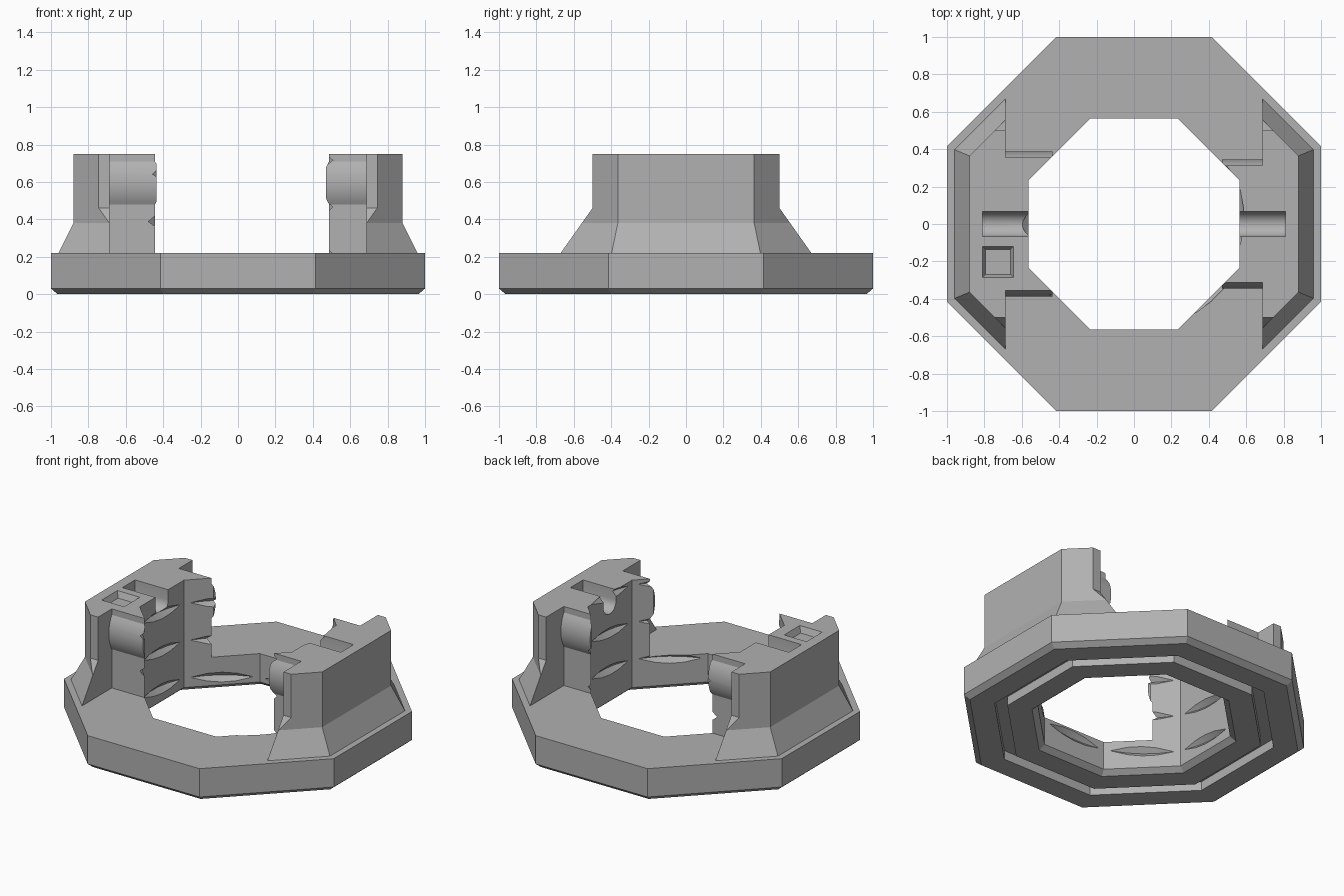
import bpy, bmesh, math
from mathutils import Vector

if "Cube" in bpy.data.objects:
    bpy.data.objects.remove(bpy.data.objects["Cube"], do_unlink=True)

grey = bpy.data.materials.new("matte_grey")
grey.use_nodes = True
COLOUR = (0.44, 0.44, 0.44, 1)
grey.diffuse_color = COLOUR
grey.node_tree.nodes["Principled BSDF"].inputs["Base Color"].default_value = COLOUR

HOLE, TOP, DECK = 0.565, 0.75, 0.22


def loft(rings, closed=False):
    """Skin a series of equal-sized point loops, capping the ends unless closed."""
    bm = bmesh.new()
    loops = [[bm.verts.new(p) for p in ring] for ring in rings]
    n = len(loops[0])
    pairs = list(zip(loops, loops[1:]))
    if closed:
        pairs.append((loops[-1], loops[0]))
    else:
        bm.faces.new(loops[0])
        bm.faces.new(loops[-1])
    for a, b in pairs:
        for i in range(n):
            j = (i + 1) % n
            bm.faces.new((a[i], a[j], b[j], b[i]))
    bmesh.ops.recalc_face_normals(bm, faces=bm.faces)
    return bm


def make(name, bm):
    bmesh.ops.recalc_face_normals(bm, faces=bm.faces)
    mesh = bpy.data.meshes.new(name)
    bm.to_mesh(mesh)
    bm.free()
    mesh.materials.append(grey)
    ob = bpy.data.objects.new(name, mesh)
    bpy.context.collection.objects.link(ob)
    return ob


def boolean(ob, other, operation="DIFFERENCE"):
    mod = ob.modifiers.new("shape", "BOOLEAN")
    mod.operation, mod.object, mod.solver = operation, other, "EXACT"
    bpy.context.view_layer.objects.active = ob
    bpy.ops.object.modifier_apply(modifier=mod.name)


def octagon(apothem, z):
    r = apothem / math.cos(math.pi / 8)
    angles = [math.pi / 8 + k * math.pi / 4 for k in range(8)]
    return [(r * math.cos(a), r * math.sin(a), z) for a in angles]


def extrude_x(profile, x0, x1):
    return loft([[(x, y, z) for y, z in profile] for x in (x0, x1)])


def square(cx, cy, half, z):
    return [(cx + sx * half, cy + sy * half, z)
            for sx, sy in ((-1, -1), (1, -1), (1, 1), (-1, 1))]


# Cutters: helical thread and octagonal bore
def thread_ring(deg):
    a = math.radians(deg)
    z = 0.238 + 0.25 * deg / 360
    return [(r * math.cos(a), r * math.sin(a), z + dz)
            for r, dz in ((0.5, -0.1), (0.597, 0), (0.5, 0.1))]


thread = make("thread_cutter", loft([thread_ring(d) for d in range(-540, 1000, 9)]))
bore = make("bore_cutter", loft([octagon(HOLE, -0.2), octagon(HOLE, 1)]))

# Octagonal base ring with chamfered rims and a groove underneath
section = [(0.965, 0), (1, 0.03), (1, DECK), (HOLE, DECK), (HOLE, 0.03), (0.6, 0),
           (0.745, 0), (0.745, 0.06), (0.82, 0.06), (0.82, 0)]
base = make("base_ring", loft([octagon(a, z) for a, z in section], closed=True))
boolean(base, thread)


# Towers
def tower(name, side, half_width, inner_x):
    # Outer shell: flared octagon, trimmed on the inside and at both ends
    bm = loft([octagon(0.96, DECK), octagon(0.88, 0.38), octagon(0.88, TOP)])
    trims = [((0.687, 0, 0), (-1, 0, 0))]
    for s in (-1, 1):
        trims += [((0, s * 0.5, 0), (0, s, 0)),
                  ((0, s * 0.5, 0.46), (0, s * 0.24, 0.17))]
    for co, no in trims:
        geom = bm.verts[:] + bm.edges[:] + bm.faces[:]
        if no[2]:
            # The sloping trim is handled by the wedge below
            continue
        if no[1]:
            continue
        cut = bmesh.ops.bisect_plane(bm, geom=geom, plane_co=Vector(co),
                                     plane_no=Vector(no), clear_outer=True)
        edges = [e for e in cut["geom_cut"] if isinstance(e, bmesh.types.BMEdge)]
        bmesh.ops.holes_fill(bm, edges=edges)
    ob = make(name, bm)
    wedge = [(0.67, DECK), (0.5, 0.46), (0.5, 0.9)]
    wedge = [(0.741, 0.12)] + wedge[1:]
    outline = wedge + [(-y, z) for y, z in reversed(wedge)]
    helpers = [make("end_trim", extrude_x(outline, 0.5, 1.2))]
    boolean(ob, helpers[0], "INTERSECT")

    # Inner block with a shallow rounded bump on each end
    half, rise = 0.115, 0.032
    radius = (half ** 2 + rise ** 2) / (2 * rise)
    spread = math.asin(half / radius)
    arc = [spread * (k / 6 - 1) for k in range(13)]
    edge = [(half_width, DECK)]
    edge += [(half_width + rise - radius + radius * math.cos(t), 0.595 + radius * math.sin(t))
             for t in arc]
    edge += [(half_width, TOP)]
    outline = edge + [(-y, z) for y, z in reversed(edge)]
    helpers.append(make("inner_block", extrude_x(outline, inner_x, 0.72)))
    boolean(ob, helpers[-1], "UNION")

    # Round-bottomed slot open at the top
    r = 0.067
    slot = [(r, 0.9)]
    slot += [(r * math.cos(k * math.pi / 12), 0.68 - r * math.sin(k * math.pi / 12))
             for k in range(13)]
    slot += [(-r, 0.9)]
    helpers.append(make("slot_cutter", extrude_x(slot, 0.4, 0.81)))
    boolean(ob, helpers[-1])

    # Place on its side, then cut the bore and thread
    for v in ob.data.vertices:
        v.co.x *= side
    if side < 0:
        ob.data.flip_normals()
    boolean(ob, bore)
    boolean(ob, thread)
    for h in helpers:
        bpy.data.objects.remove(h, do_unlink=True)
    return ob


left_tower = tower("left_tower", 1, 0.312, 0.47)
right_tower = tower("right_tower", -1, 0.355, 0.435)

# Square tapered pocket on top of the right tower
pocket = make("pocket_cutter", loft([square(-0.727, -0.203, 0.066, TOP - 0.04),
                                     square(-0.727, -0.203, 0.083, TOP),
                                     square(-0.727, -0.203, 0.083, 0.9)]))
boolean(right_tower, pocket)

for helper in (thread, bore, pocket):
    bpy.data.objects.remove(helper, do_unlink=True)

for ob in (base, left_tower, right_tower):
    ob.select_set(True)
    bpy.context.view_layer.objects.active = ob
bpy.ops.object.shade_smooth_by_angle(angle=math.radians(25))
